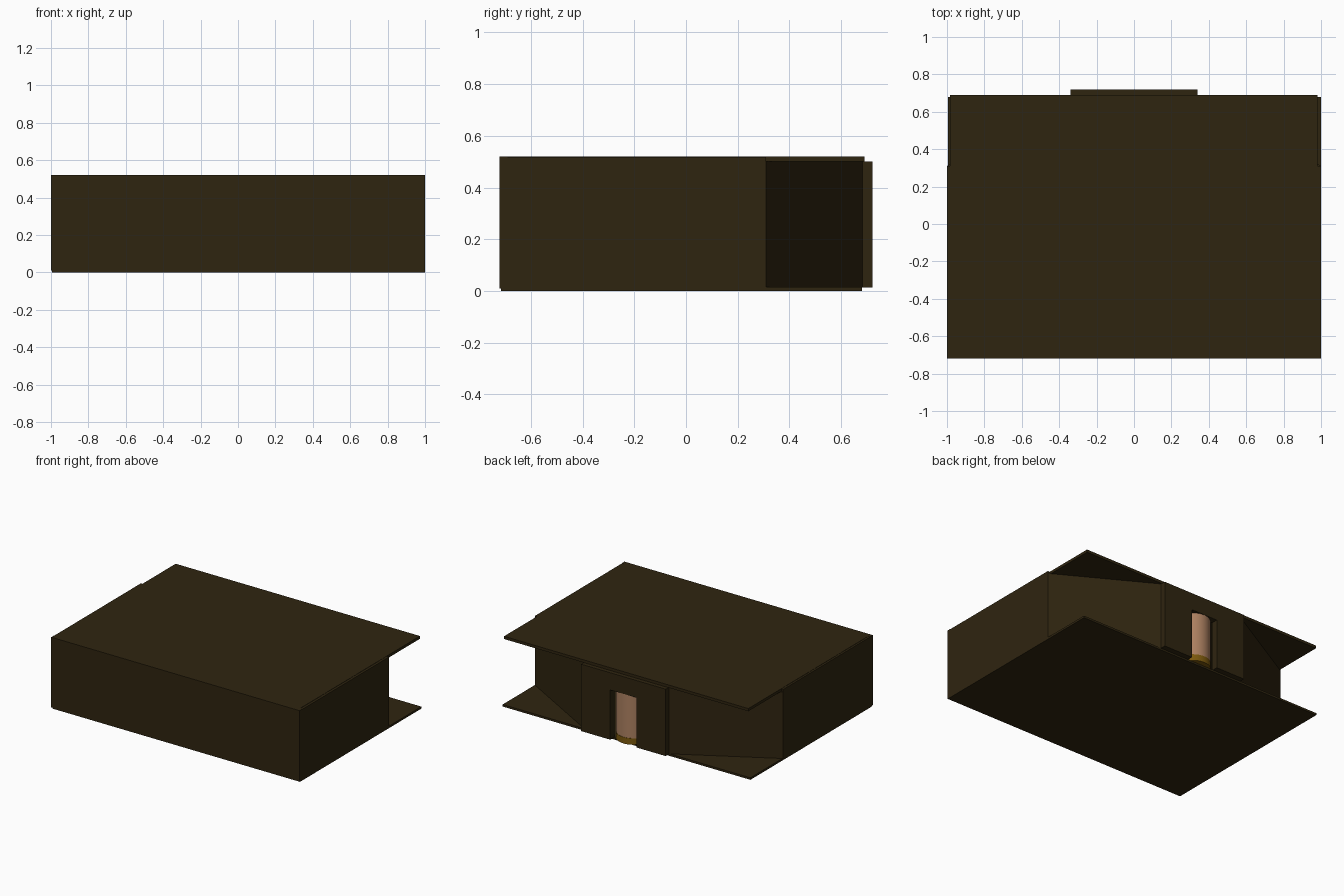
import bpy, bmesh, math

if "Cube" in bpy.data.objects:
    bpy.data.objects.remove(bpy.data.objects["Cube"])


def material(name, rgb):
    m = bpy.data.materials.new(name)
    m.diffuse_color = (*rgb, 1)
    m.use_nodes = True
    m.node_tree.nodes["Principled BSDF"].inputs["Base Color"].default_value = m.diffuse_color
    return m


BROWN = material("dark_brown", (0.028, 0.018, 0.005))
TAN = material("tan", (0.42, 0.22, 0.12))
GOLD = material("gold", (0.2, 0.1, 0.004))


def prism(name, outline, z0, z1, mat):
    """Extrude a plan outline from z0 to z1."""
    bm = bmesh.new()
    base = bm.faces.new([bm.verts.new((x, y, z0)) for x, y in outline])
    ext = bmesh.ops.extrude_face_region(bm, geom=[base])
    for v in ext["geom"]:
        if isinstance(v, bmesh.types.BMVert):
            v.co.z = z1
    bmesh.ops.recalc_face_normals(bm, faces=bm.faces)
    me = bpy.data.meshes.new(name)
    bm.to_mesh(me)
    bm.free()
    me.materials.append(mat)
    ob = bpy.data.objects.new(name, me)
    bpy.context.collection.objects.link(ob)
    return ob


def box(name, x0, x1, y0, y1, z0, z1, mat=BROWN):
    return prism(name, [(x0, y0), (x1, y0), (x1, y1), (x0, y1)], z0, z1, mat)


def drum(name, r, y, z0, z1, mat):
    bpy.ops.mesh.primitive_cylinder_add(vertices=48, radius=r, depth=z1 - z0,
                                        location=(0, y, (z0 + z1) / 2))
    ob = bpy.context.object
    ob.name = name
    ob.data.materials.append(mat)
    bpy.ops.object.shade_smooth_by_angle()
    return ob


# Floor and ceiling slabs, overhanging the splayed back walls
box("floor", -0.995, 1.0, -0.715, 0.68, 0, 0.015)
box("ceiling", -0.985, 0.982, -0.72, 0.69, 0.5, 0.52)

# Front wall
box("front_wall", -1, 1, -0.72, -0.69, 0.01, 0.52)

for s, side in ((-1, "left"), (1, "right")):
    # Side wall and splayed back wall
    prism(side + "_wall", [(s, -0.71), (s, 0.31), (s * 0.97, 0.31), (s * 0.97, -0.71)],
          0.01, 0.518, BROWN)
    prism(side + "_splayed_wall",
          [(s, 0.31), (s * 0.335, 0.685), (s * 0.335, 0.65), (s * 0.97, 0.29)],
          0.015, 0.5, BROWN)
    # Entrance wall beside the doorway
    a, b = sorted((s * 0.107, s * 0.34))
    box(side + "_entrance_wall", a, b, 0.67, 0.72, 0.013, 0.5)

# Wall above the doorway
box("door_header", -0.107, 0.107, 0.67, 0.72, 0.375, 0.5)

# Round cabin standing in the doorway
drum("cabin_base", 0.116, 0.604, 0.014, 0.06, GOLD)
drum("cabin", 0.115, 0.603, 0.06, 0.375, TAN)
